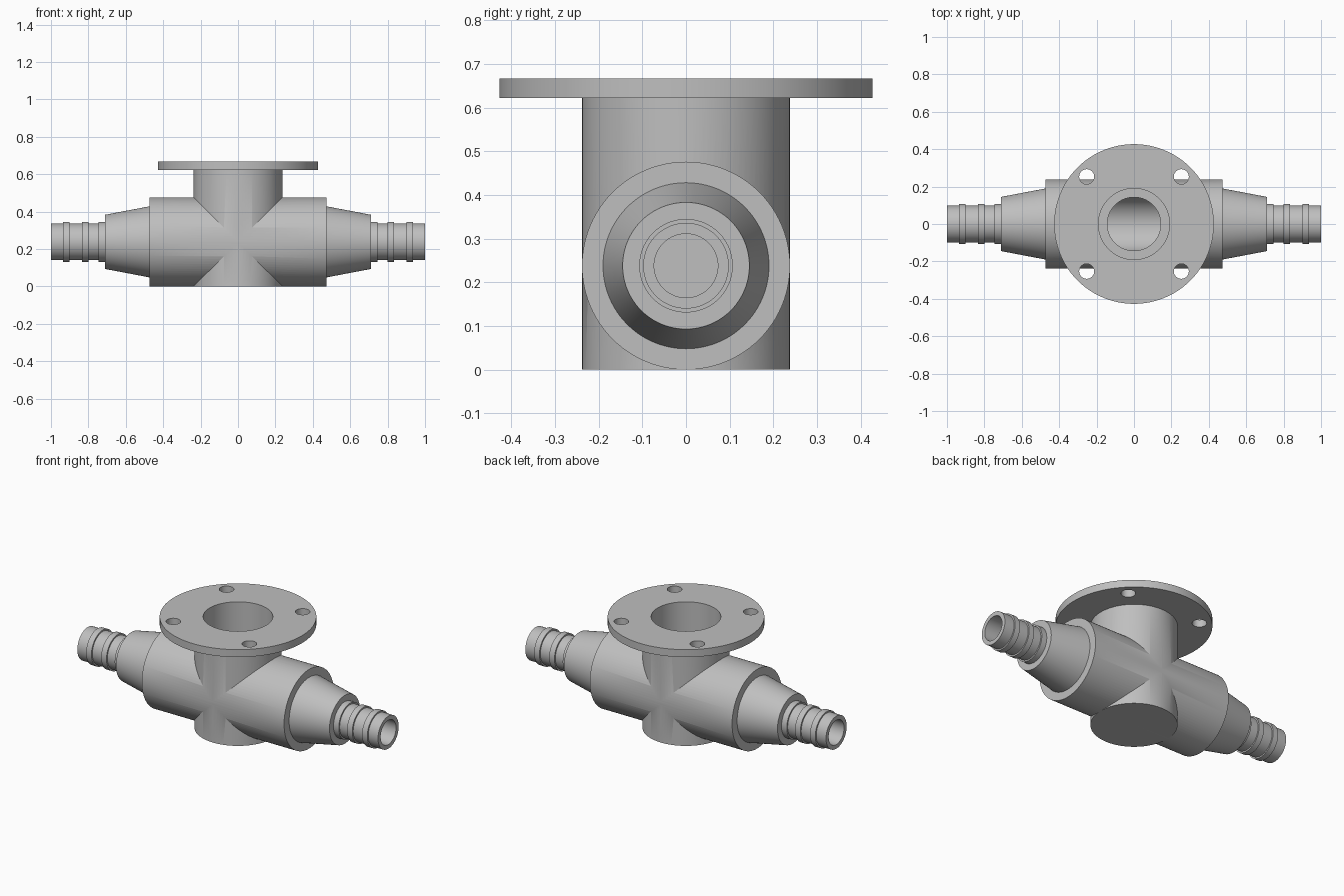
import bpy, bmesh, math
from mathutils import Matrix

cube = bpy.data.objects.get("Cube")
if cube:
    bpy.data.objects.remove(cube, do_unlink=True)

grey = bpy.data.materials.new("plain_grey")
grey.use_nodes = True
colour = (0.52, 0.52, 0.52, 1)
grey.diffuse_color = colour
grey.node_tree.nodes["Principled BSDF"].inputs["Base Color"].default_value = colour

AXIS = 0.238      # height of the run and radius of the body
SEG = 96


def lathe(name, profile, axis="z", centre=(0, 0, 0), flip=False):
    """Closed solid turned from (position, radius) pairs."""
    bm = bmesh.new()
    rings = []
    for pos, r in profile:
        rings.append([bm.verts.new((r * math.cos(a), r * math.sin(a), pos))
                      for a in (2 * math.pi * i / SEG for i in range(SEG))])
    for low, high in zip(rings, rings[1:]):
        for i in range(SEG):
            j = (i + 1) % SEG
            bm.faces.new((low[i], low[j], high[j], high[i]))
    bm.faces.new(rings[0][::-1])
    bm.faces.new(rings[-1])
    turn = Matrix.Identity(4)
    if axis == "x":
        turn = Matrix.Rotation(-math.pi / 2 if flip else math.pi / 2, 4, "Y")
    bmesh.ops.transform(bm, matrix=Matrix.Translation(centre) @ turn, verts=bm.verts)
    bmesh.ops.recalc_face_normals(bm, faces=bm.faces)
    mesh = bpy.data.meshes.new(name)
    bm.to_mesh(mesh)
    bm.free()
    mesh.materials.append(grey)
    ob = bpy.data.objects.new(name, mesh)
    bpy.context.collection.objects.link(ob)
    return ob


def select(ob):
    bpy.ops.object.select_all(action="DESELECT")
    ob.select_set(True)
    bpy.context.view_layer.objects.active = ob


def combine(ob, other, operation):
    select(ob)
    mod = ob.modifiers.new(operation, "BOOLEAN")
    mod.operation, mod.object, mod.solver = operation, other, "EXACT"
    bpy.ops.object.modifier_apply(modifier=mod.name)
    bpy.data.objects.remove(other, do_unlink=True)


def finish(ob):
    select(ob)
    bpy.ops.object.shade_smooth_by_angle(angle=math.radians(25))


# Crossed body: horizontal run and upright branch
body = lathe("valve_body", [(-0.473, AXIS), (0.473, AXIS)], "x", (0, 0, AXIS))
combine(body, lathe("branch", [(0, AXIS - 0.0005), (0.63, AXIS - 0.0005)]), "UNION")

# Round flange on the branch
combine(body, lathe("flange", [(0.622, 0.427), (0.667, 0.427)]), "UNION")

# Stepped bore with a rounded floor
combine(body, lathe("chamber", [(-0.2, 0.15), (0.2, 0.15)], "x", (0, 0, AXIS)), "DIFFERENCE")
combine(body, lathe("bore", [(0.2, 0.143), (0.262 + 0.16, 0.143),
                             (0.262 + 0.16, 0.19), (0.7, 0.19)]), "DIFFERENCE")

# Four bolt holes
for sx in (-1, 1):
    for sy in (-1, 1):
        combine(body, lathe("bolt_hole", [(0.6, 0.04), (0.7, 0.04)],
                            centre=(sx * 0.253, sy * 0.253, 0)), "DIFFERENCE")
finish(body)

# Tapered hose ends with three raised bands and a blind bore
hose = [(0.473, 0.19), (0.71, 0.145)]
for start in (0.71, 0.80, 0.90):
    hose += [(start, 0.098)] if start > 0.71 else []
    hose += [(start, 0.107), (start + 0.035, 0.107), (start + 0.035, 0.098)]
hose += [(1.0, 0.098), (1.0, 0.073), (0.5, 0.073)]
for side, flip in (("left", False), ("right", True)):
    finish(lathe(side + "_hose_end", hose, "x", (0, 0, AXIS), flip))
